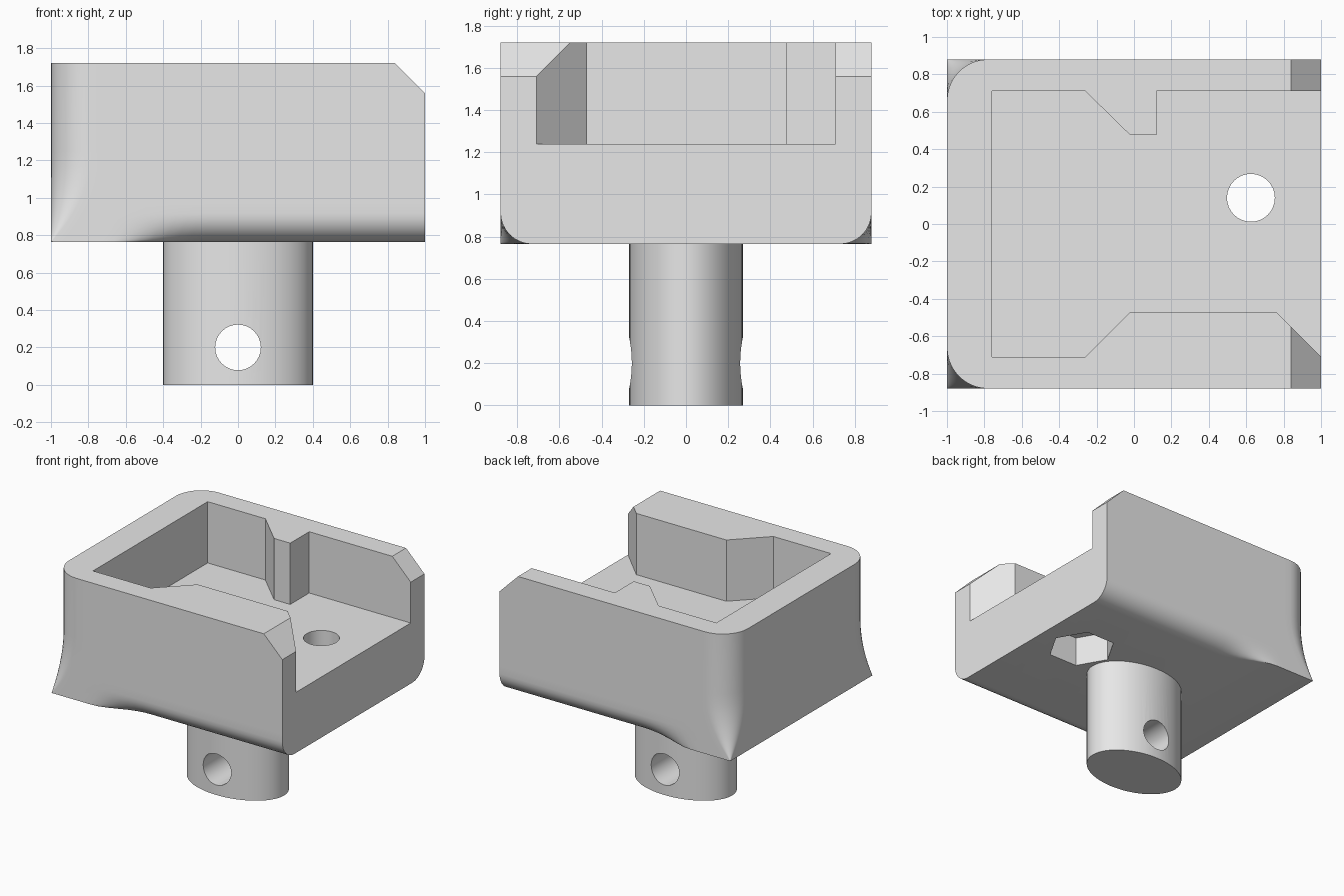
import bpy, bmesh, math
from mathutils import Vector

cube = bpy.data.objects.get("Cube")
if cube:
    bpy.data.objects.remove(cube, do_unlink=True)

grey = bpy.data.materials.new("plain_grey")
grey.use_nodes = True
grey.diffuse_color = (0.8, 0.8, 0.8, 1)
grey.node_tree.nodes["Principled BSDF"].inputs["Base Color"].default_value = (0.8, 0.8, 0.8, 1)

BASE, TOP, HALF_Y = 0.765, 1.72, 0.88
FILLET, CORNER = 0.15, 0.22


def make_object(name, bm):
    bmesh.ops.remove_doubles(bm, verts=bm.verts, dist=0.0002)
    bmesh.ops.recalc_face_normals(bm, faces=bm.faces)
    mesh = bpy.data.meshes.new(name)
    bm.to_mesh(mesh)
    bm.free()
    mesh.materials.append(grey)
    obj = bpy.data.objects.new(name, mesh)
    bpy.context.collection.objects.link(obj)
    return obj


def prism(name, points, low, high, axis="z"):
    """Extrude a flat outline along z, or an x-z outline along y."""
    bm = bmesh.new()
    place = (lambda a, b, d: (a, b, d)) if axis == "z" else (lambda a, b, d: (a, d, b))
    face = bm.faces.new([bm.verts.new(place(a, b, low)) for a, b in points])
    new = bmesh.ops.extrude_face_region(bm, geom=[face])["geom"]
    shift = Vector(place(0, 0, high - low))
    bmesh.ops.translate(bm, vec=shift, verts=[v for v in new if isinstance(v, bmesh.types.BMVert)])
    return make_object(name, bm)


def ellipse(cx, cy, rx, ry, sides):
    turn = math.tau / sides
    return [(cx + rx * math.cos(i * turn), cy + ry * math.sin(i * turn)) for i in range(sides)]


def cut(target, cutters):
    for cutter in cutters:
        mod = target.modifiers.new("cut", "BOOLEAN")
        mod.operation, mod.solver, mod.object = "DIFFERENCE", "EXACT", cutter
        bpy.context.view_layer.objects.active = target
        bpy.ops.object.modifier_apply(modifier=mod.name)
        bpy.data.objects.remove(cutter, do_unlink=True)


def smooth(obj):
    bpy.ops.object.select_all(action="DESELECT")
    obj.select_set(True)
    bpy.context.view_layer.objects.active = obj
    bpy.ops.object.shade_smooth_by_angle(angle=math.radians(30))


def half_outline(z):
    """Outline of the +y half, from the open end round to the closed end."""
    flare = max(0, (1.25 - z) / (1.25 - BASE))
    radius = CORNER * (1 - flare ** 2)
    rise = max(0, FILLET - (z - BASE))
    inset = FILLET - math.sqrt(max(0, FILLET ** 2 - rise ** 2))
    points = []
    for i in range(31):
        x = 1 + (radius - 2) * i / 30
        t = min(1, max(0, (x + 0.65) / 0.45))
        points.append((x, HALF_Y - inset * t * t * (3 - 2 * t)))
    for i in range(1, 11):
        a = math.pi / 2 * i / 10
        points.append((-1 + radius * (1 - math.sin(a)), HALF_Y - radius * (1 - math.cos(a))))
    return points


# Body: stacked outlines with rounded lower edges and flared closed-end corners
bm = bmesh.new()
levels = [BASE + FILLET * (1 - math.cos(math.pi / 2 * i / 8)) for i in range(9)]
levels += [0.97, 1.03, 1.1, 1.17, 1.25, TOP]
rings = []
for z in levels:
    half = half_outline(z)
    outline = half + [(x, -y) for x, y in reversed(half)]
    rings.append([bm.verts.new((x, y, z)) for x, y in outline])
for low, high in zip(rings, rings[1:]):
    for i in range(len(low)):
        j = (i + 1) % len(low)
        bm.faces.new((low[i], low[j], high[j], high[i]))
bm.faces.new(rings[0])
bm.faces.new(rings[-1])
body = make_object("holder_body", bm)

# Pocket open at one end, sloped wall ends, screw hole and nut recess
pocket = [(-0.76, 0.71), (-0.26, 0.71), (-0.02, 0.475), (0.12, 0.475), (0.12, 0.71), (1.2, 0.71),
          (1.2, -0.71), (1, -0.71), (0.76, -0.47), (-0.02, -0.47), (-0.26, -0.71), (-0.76, -0.71)]
cut(body, [
    prism("pocket_cutter", pocket, 1.24, 2),
    prism("slope_cutter", [(0.74, 1.82), (1.1, 1.46), (1.2, 1.9)], -1, 1, "y"),
    prism("screw_cutter", ellipse(0.625, 0.14, 0.128, 0.128, 32), 0.5, 1.5),
    prism("nut_cutter", ellipse(0.625, 0.14, 0.25, 0.25, 6), 0.5, 1.0),
])
smooth(body)

# Oval mounting stem with a cross hole
stem = prism("mounting_stem", ellipse(0, 0, 0.4, 0.27, 64), 0, 0.8)
cut(stem, [prism("pin_cutter", ellipse(0, 0.2, 0.122, 0.122, 32), -0.5, 0.5, "y")])
smooth(stem)
